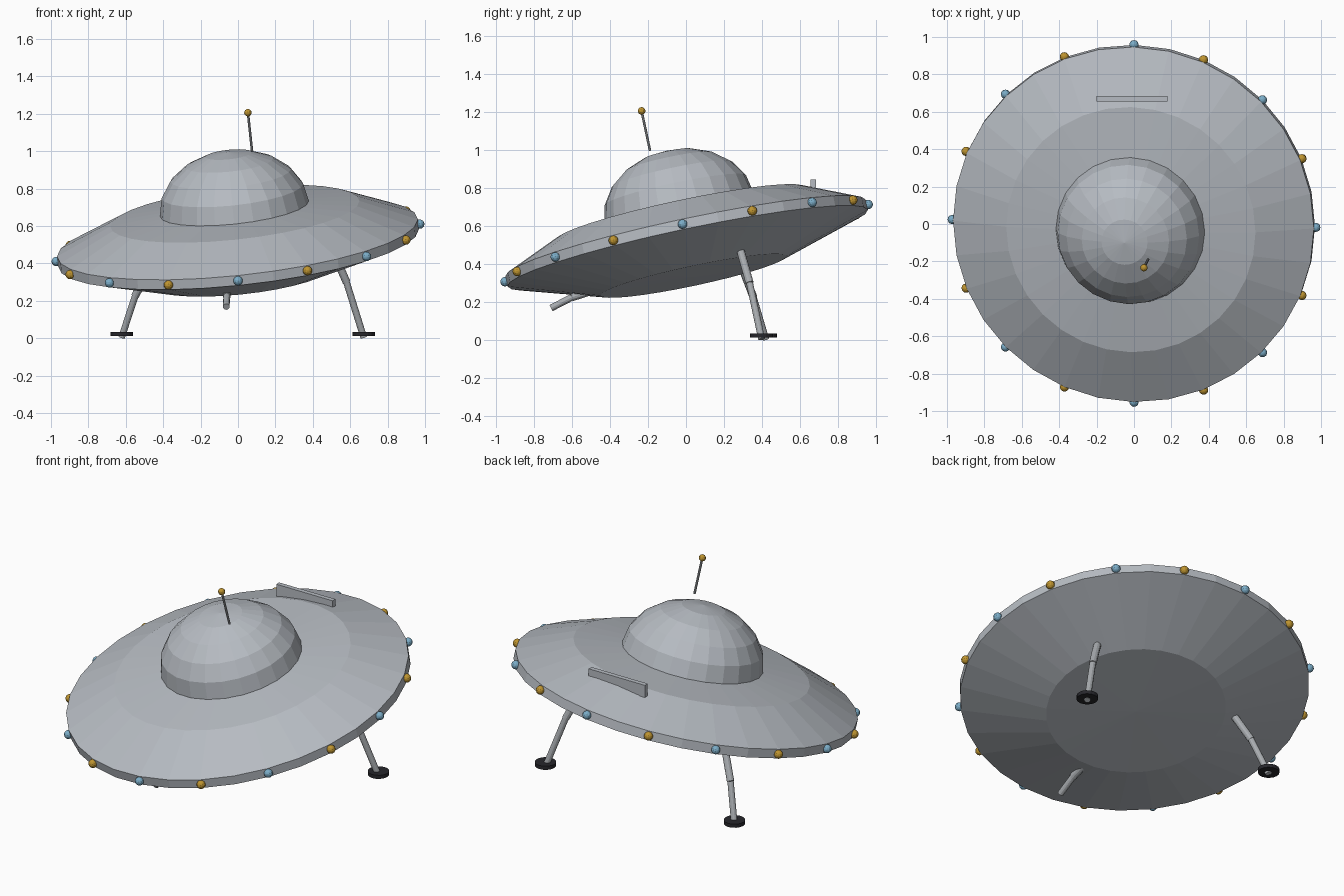
import bpy, bmesh, math
from mathutils import Matrix, Vector

if "Cube" in bpy.data.objects:
    bpy.data.objects.remove(bpy.data.objects["Cube"])

# The whole craft rests at a tilt
TILT = (Matrix.Translation((0, 0.003, 0.51))
        @ Matrix.Rotation(math.radians(12), 4, 'X')
        @ Matrix.Rotation(math.radians(-6), 4, 'Y'))


def material(name, r, g, b):
    m = bpy.data.materials.new(name)
    m.use_nodes = True
    m.diffuse_color = (r, g, b, 1)
    m.node_tree.nodes["Principled BSDF"].inputs["Base Color"].default_value = (r, g, b, 1)
    return m


hull_grey = material("hull grey", 0.47, 0.50, 0.54)
strut_grey = material("strut grey", 0.40, 0.42, 0.44)
gold = material("gold light", 0.52, 0.30, 0.03)
blue = material("blue light", 0.20, 0.42, 0.58)
black = material("foot black", 0.02, 0.02, 0.025)


def finish(name, bm, mat, matrix=Matrix()):
    bmesh.ops.recalc_face_normals(bm, faces=bm.faces)
    mesh = bpy.data.meshes.new(name)
    bm.to_mesh(mesh)
    bm.free()
    mesh.materials.append(mat)
    ob = bpy.data.objects.new(name, mesh)
    ob.matrix_world = matrix
    bpy.context.collection.objects.link(ob)
    return ob


def lathe(name, profile, steps, mat, matrix):
    """Spin a (radius, height) profile around the local z axis."""
    bm = bmesh.new()
    verts = [bm.verts.new((r, 0, z)) for r, z in profile]
    edges = [bm.edges.new(pair) for pair in zip(verts, verts[1:])]
    bmesh.ops.spin(bm, geom=verts + edges, axis=(0, 0, 1), cent=(0, 0, 0),
                   angle=math.tau, steps=steps, use_duplicate=False)
    bmesh.ops.remove_doubles(bm, verts=bm.verts, dist=0.0005)
    return finish(name, bm, mat, matrix)


def rod(name, start, end, radius, mat, sides=12):
    start, end = Vector(start), Vector(end)
    axis = end - start
    bm = bmesh.new()
    bmesh.ops.create_cone(bm, cap_ends=True, segments=sides, radius1=radius,
                          radius2=radius, depth=axis.length)
    turn = axis.to_track_quat('Z', 'Y').to_matrix().to_4x4()
    return finish(name, bm, mat, Matrix.Translation((start + end) / 2) @ turn)


def ball(name, local, radius, mat):
    bm = bmesh.new()
    bmesh.ops.create_uvsphere(bm, u_segments=12, v_segments=8, radius=radius)
    return finish(name, bm, mat, TILT @ Matrix.Translation(local))


# Saucer hull
lathe("saucer_hull", [(0, -0.183), (0.5, -0.177), (0.97, -0.027), (0.97, 0.027),
                      (0.67, 0.16), (0.38, 0.19), (0, 0.19)], 32, hull_grey, TILT)

# Cabin dome
ROWS = 5
dome = [(0.4, 0.15)]
for i in range(ROWS + 1):
    a = math.pi / 2 * i / ROWS
    dome.append((0.4 * math.cos(a), 0.19 + 0.31 * math.sin(a)))
lathe("cabin_dome", dome, 24, hull_grey, TILT)

# Alternating rim lights
for i in range(16):
    a = math.tau * i / 16
    ball(f"rim_light_{i + 1}", (0.977 * math.cos(a), 0.977 * math.sin(a), 0), 0.025,
         gold if i % 2 else blue)

# Antenna
rod("antenna_rod", TILT @ Vector((0.129, -0.087, 0.505)),
    TILT @ Vector((0.129, -0.087, 0.72)), 0.007, strut_grey, 8)
ball("antenna_tip", (0.129, -0.087, 0.72), 0.02, gold)

# Rear fin
bm = bmesh.new()
bmesh.ops.create_cube(bm, size=1)
bmesh.ops.scale(bm, vec=(0.38, 0.028, 0.075), verts=bm.verts)
finish("rear_fin", bm, hull_grey, Matrix.Translation((-0.01, 0.67, 0.806)))

# Landing legs: hip, knee, ankle
legs = {
    "left": [(0.48, 0.27, 0.53), (0.58, 0.335, 0.30), (0.672, 0.398, 0.005)],
    "right": [(-0.45, 0.28, 0.42), (-0.55, 0.355, 0.225), (-0.622, 0.42, 0.005)],
    "front": [(-0.055, -0.46, 0.27), (-0.06, -0.60, 0.225), (-0.063, -0.71, 0.168)],
}
for side, (hip, knee, ankle) in legs.items():
    rod(f"{side}_upper_leg", hip, knee, 0.021, strut_grey)
    rod(f"{side}_lower_leg", knee, ankle, 0.018, strut_grey)
    if side != "front":
        x, y, _ = ankle
        rod(f"{side}_foot", (x, y, 0.012), (x, y, 0.034), 0.06, black, 16)
